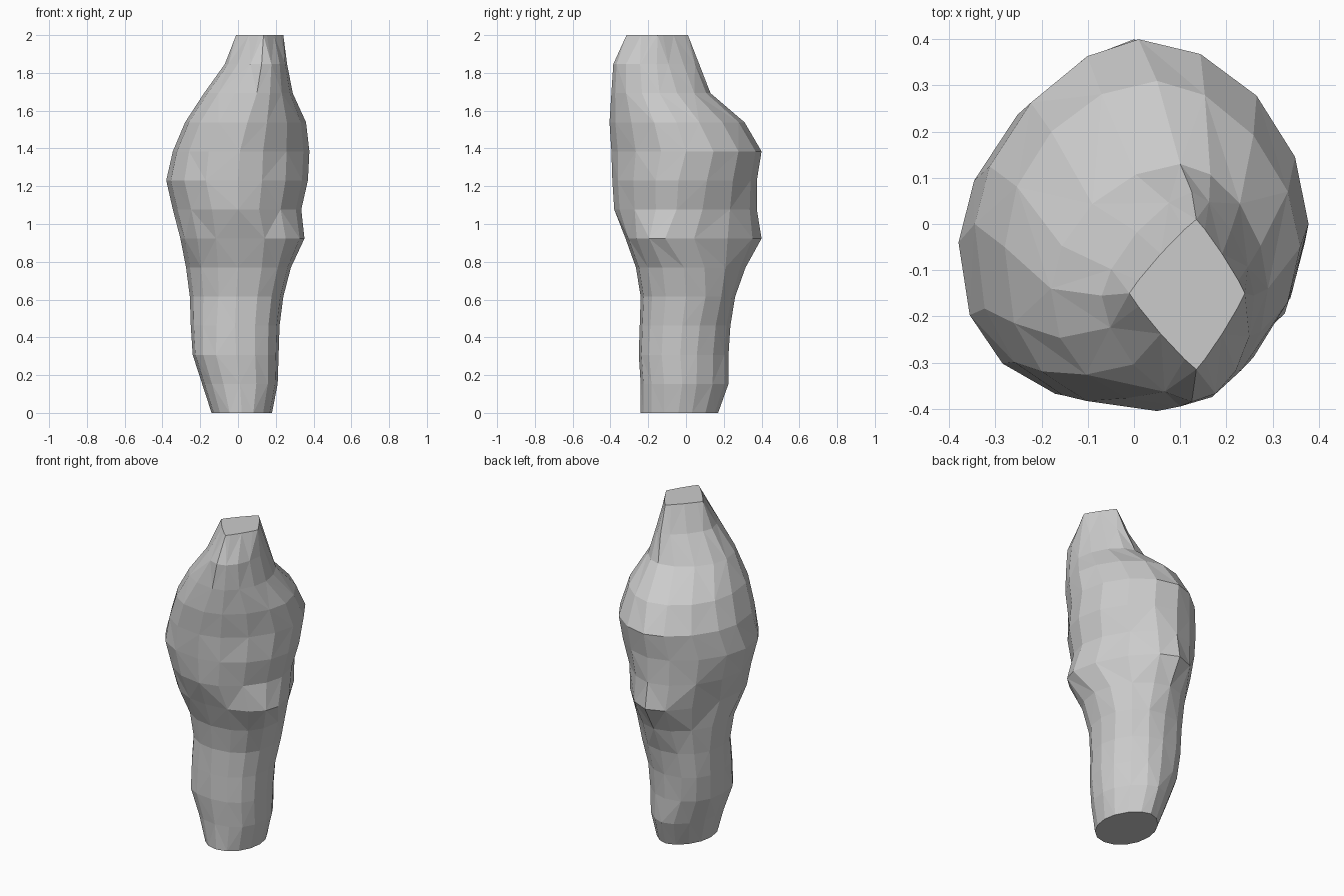
import bpy, bmesh
from math import cos, sin, tau

SIDES = 16
STEP = 2.0 / 13

# Horizontal slices, bottom to top: x min, x max, y min, y max, ridge x, ridge y,
# then roundness of back right, back left, front left, front right (2 = ellipse, 1 = diamond)
SLICES = [
    (-0.14, 0.18, -0.24, 0.17, 0.02, -0.04, 1.8, 1.8, 2.1, 2.0),
    (-0.19, 0.21, -0.24, 0.225, 0.01, -0.02, 1.65, 1.8, 2.3, 2.3),
    (-0.24, 0.215, -0.25, 0.225, -0.01, -0.03, 1.8, 2.3, 2.5, 2.4),
    (-0.25, 0.22, -0.245, 0.235, -0.015, -0.02, 1.9, 2.5, 2.2, 2.4),
    (-0.255, 0.24, -0.24, 0.26, -0.01, 0.0, 2.1, 2.2, 2.0, 2.4),
    (-0.275, 0.28, -0.265, 0.315, 0.0, -0.01, 1.75, 1.85, 2.0, 2.4),
    (-0.305, 0.352, -0.32, 0.40, 0.0, -0.11, 1.6, 1.85, 2.0, 2.1),
    (-0.345, 0.335, -0.38, 0.375, 0.0, -0.05, 1.7, 1.85, 2.1, 1.75),
    (-0.38, 0.37, -0.39, 0.375, 0.0, -0.04, 1.9, 1.7, 2.4, 1.8),
    (-0.345, 0.378, -0.395, 0.40, 0.01, 0.0, 1.9, 1.65, 2.5, 1.75),
    (-0.28, 0.36, -0.405, 0.31, 0.05, -0.05, 1.75, 1.9, 2.5, 1.75),
    (-0.18, 0.29, -0.395, 0.13, 0.1, -0.14, 1.8, 1.8, 2.2, 1.9),
    (-0.07, 0.26, -0.385, 0.07, 0.125, -0.155, 1.5, 1.4, 1.6, 2.0),
    (-0.01, 0.24, -0.315, 0.01, 0.135, -0.15, 1.1, 1.1, 1.1, 1.1),
]


def spow(v, p):
    return (abs(v) ** p) * (1 if v >= 0 else -1)


def ring(bm, z, x0, x1, y0, y1, cx, cy, *rounds):
    verts = []
    for i in range(SIDES):
        a = tau * i / SIDES
        n = rounds[i * 4 // SIDES]
        rx = x1 - cx if cos(a) > 0 else cx - x0
        ry = y1 - cy if sin(a) > 0 else cy - y0
        verts.append(bm.verts.new((cx + rx * spow(cos(a), 2 / n),
                                   cy + ry * spow(sin(a), 2 / n), z)))
    return verts


# Faceted body lofted through the slices
bm = bmesh.new()
rings = [ring(bm, k * STEP, *s) for k, s in enumerate(SLICES)]
for k, (low, high) in enumerate(zip(rings, rings[1:])):
    for i in range(SIDES):
        j = (i + 1) % SIDES
        a, b, c, d = low[i], low[j], high[j], high[i]
        tris = [(a, b, c), (a, c, d)] if (i + k) % 2 else [(a, b, d), (b, c, d)]
        for t in tris:
            bm.faces.new(t)

# Flat bottom and flat tip
bm.faces.new(rings[0][::-1])
bm.faces.new(rings[-1])
bmesh.ops.recalc_face_normals(bm, faces=bm.faces[:])

mesh = bpy.data.meshes.new("faceted_body")
bm.to_mesh(mesh)
bm.free()
body = bpy.data.objects.new("faceted_body", mesh)
bpy.context.collection.objects.link(body)
